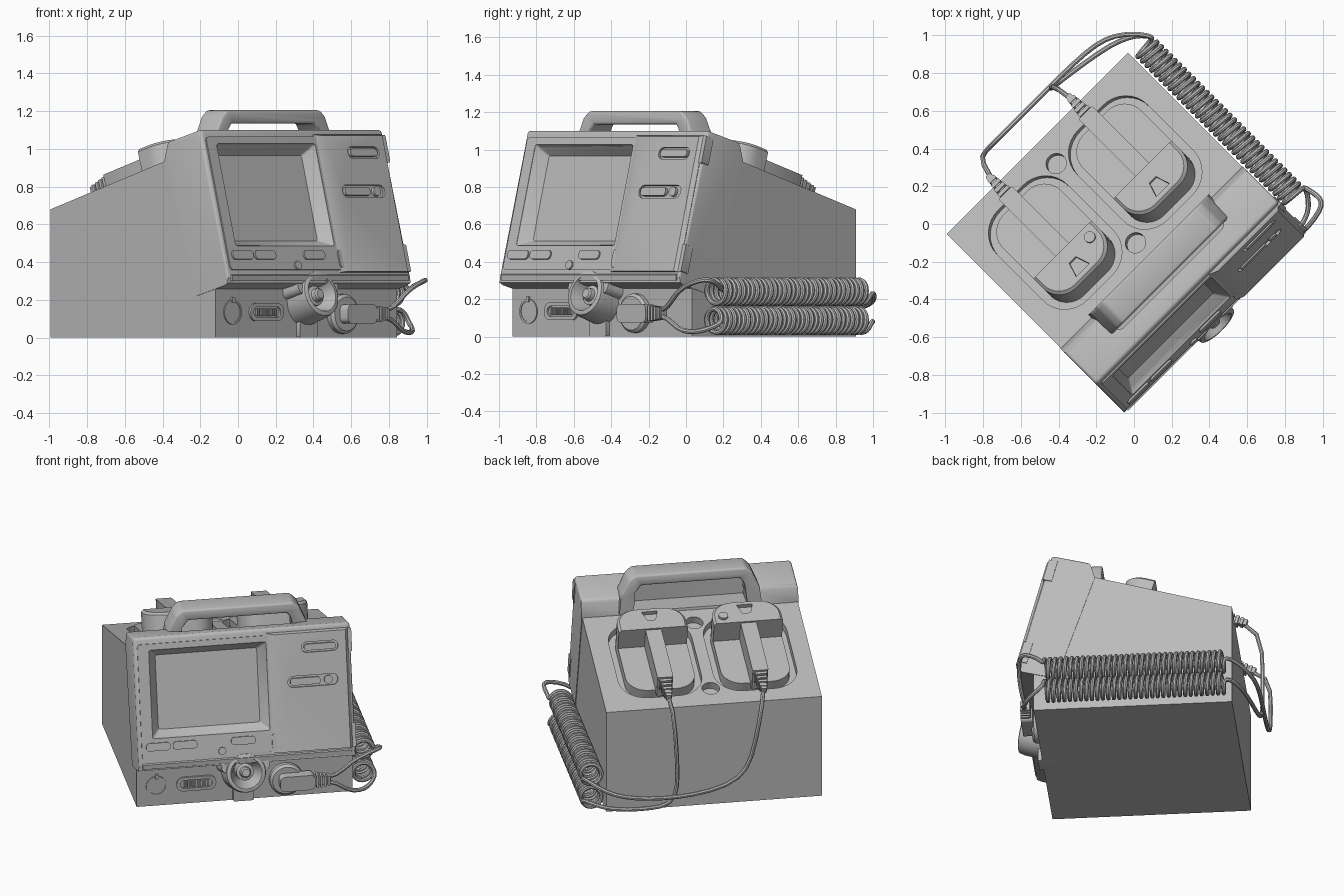
import bpy, bmesh
from math import sin, cos, pi, radians
from mathutils import Matrix, Vector

cube = bpy.data.objects.get("Cube")
if cube:
    bpy.data.objects.remove(cube)

grey = bpy.data.materials.new("plain_grey")
grey.use_nodes = True
grey.diffuse_color = (0.5, 0.5, 0.5, 1)
grey.node_tree.nodes["Principled BSDF"].inputs["Base Color"].default_value = (0.5, 0.5, 0.5, 1)

# Working frames: side profile, front profile, tilted screen face, sloped rear deck
SIDE = Matrix(((0, 0, 1, 0), (1, 0, 0, 0), (0, 1, 0, 0), (0, 0, 0, 1)))
FRONT = Matrix.Rotation(pi / 2, 4, 'X')
FACE = Matrix.Translation((0, -0.67, 0.32)) @ Matrix.Rotation(radians(75), 4, 'X')
DECK = Matrix.Translation((0, -0.21, 0.94)) @ Matrix.Rotation(radians(-16.5), 4, 'X')
MID, HALF = -0.06, 0.68
parts = []


def rounded(cx, cy, w, h, r, n=6):
    pts = []
    for k, (sx, sy) in enumerate(((1, 1), (-1, 1), (-1, -1), (1, -1))):
        for i in range(n + 1):
            a = (k + i / n) * pi / 2
            pts.append((cx + sx * (w / 2 - r) + r * cos(a), cy + sy * (h / 2 - r) + r * sin(a)))
    return pts


def circle(cx, cy, r, n=32):
    return [(cx + r * cos(2 * pi * i / n), cy + r * sin(2 * pi * i / n)) for i in range(n)]


def loft(name, rings, frame=Matrix(), bevel_rule=None, bevel=0.02):
    """Solid through a list of (outline, height) rings."""
    bm = bmesh.new()
    loops = [[bm.verts.new(frame @ Vector((x, y, h))) for x, y in o] for o, h in rings]
    for a, b in zip(loops, loops[1:]):
        for i in range(len(a)):
            j = (i + 1) % len(a)
            bm.faces.new((a[i], a[j], b[j], b[i]))
    bm.faces.new(loops[0][::-1])
    bm.faces.new(loops[-1])
    bmesh.ops.recalc_face_normals(bm, faces=bm.faces)
    if bevel_rule:
        edges = [e for e in bm.edges if all(bevel_rule(v.co) for v in e.verts)]
        bmesh.ops.bevel(bm, geom=edges, offset=bevel, segments=3, profile=0.5, affect='EDGES')
    mesh = bpy.data.meshes.new(name)
    bm.to_mesh(mesh)
    bm.free()
    return add(name, mesh)


def add(name, data):
    ob = bpy.data.objects.new(name, data)
    bpy.context.collection.objects.link(ob)
    data.materials.append(grey)
    parts.append(ob)
    return ob


def slab(name, outline, z0, z1, frame=Matrix(), **kw):
    return loft(name, [(outline, z0), (outline, z1)], frame, **kw)


def activate(ob):
    bpy.ops.object.select_all(action='DESELECT')
    ob.select_set(True)
    bpy.context.view_layer.objects.active = ob


def cut(targets, cutter):
    for ob in targets:
        mod = ob.modifiers.new("cut", 'BOOLEAN')
        mod.operation, mod.object, mod.solver = 'DIFFERENCE', cutter, 'EXACT'
        activate(ob)
        bpy.ops.object.modifier_apply(modifier=mod.name)
    parts.remove(cutter)
    bpy.data.objects.remove(cutter)


def cable(name, pts, r):
    cu = bpy.data.curves.new(name, 'CURVE')
    cu.dimensions, cu.bevel_depth, cu.bevel_resolution, cu.use_fill_caps = '3D', r, 2, True
    sp = cu.splines.new('NURBS')
    sp.points.add(len(pts) - 1)
    for p, co in zip(sp.points, pts):
        p.co = (*co, 1)
    sp.order_u, sp.use_endpoint_u, sp.resolution_u = 4, True, 3
    ob = add(name, cu)
    activate(ob)
    bpy.ops.object.convert(target='MESH')


def up(z):
    return (z - 0.32) / 0.966


# Main body and tilted head
body = slab("body", [(-0.573, 0), (0.665, 0), (0.665, 0.68), (-0.21, 0.94), (-0.3, 0.9), (-0.5, 0.3), (-0.573, 0.27)],
            MID - HALF, MID + HALF, SIDE)
head = slab("head", [(-0.43, 0.22), (-0.64, 0.275), (-0.67, 0.29), (-0.67, 0.32), (-0.46, 1.105), (-0.22, 1.04), (-0.19, 0.93)],
            MID - HALF - 0.004, MID + HALF + 0.004, SIDE, bevel_rule=lambda c: c.z > 0.3 and c.z != 0.93 and c.y < -0.2)
cut([head], slab("handle_gap", rounded(MID, -0.2, 0.82, 0.3, 0.05), 0.95, 1.3))

# Carry handle arching over the gap
slab("carry_handle", [(-0.51, 0.95), (-0.5, 1.06), (-0.45, 1.17), (-0.41, 1.205), (0.29, 1.205), (0.33, 1.17), (0.38, 1.06), (0.39, 0.95),
                      (0.3, 0.95), (0.28, 1.1), (0.25, 1.135), (-0.37, 1.135), (-0.4, 1.1), (-0.42, 0.95)],
     0.17, 0.33, FRONT, bevel_rule=lambda c: c.z > 1, bevel=0.014)

# Front panels with the recessed screen
left_panel = slab("screen_panel", rounded(-0.295, up(0.71), 0.85, 0.73, 0.02), -0.02, 0.008, FACE)
lx, hi, lo = 0.61, up(1.075), up(0.345)
right_panel = loft("control_panel", [([(0.09, lo), (lx, lo), (lx, hi), (0.09, hi)], -0.02),
                                     ([(0.09, lo), (lx, lo), (lx, hi), (0.09, hi)], 0.002),
                                     ([(0.14, lo), (lx - 0.02, lo), (lx - 0.02, hi - 0.01), (0.14, hi - 0.01)], 0.022)], FACE)
screen_y = up(0.755)
wide, tight = [rounded(-0.28, screen_y, w, h, 0.012, 2) for w, h in ((0.74, 0.56), (0.64, 0.47))]
cut([head, left_panel], loft("screen_cut", [(tight, -0.06), (wide, 0.006), (wide, 0.06)], FACE))

# Push buttons
for i, (x0, x1, z, h) in enumerate(((0.31, 0.54, 0.975, 0.065), (0.215, 0.53, 0.77, 0.07))):
    c, w = (x0 + x1) / 2, x1 - x0
    cut([right_panel], slab("pocket", rounded(c, up(z), w, h, h / 2 - 0.002), 0.008, 0.05, FACE))
    bw = w - 0.03 if i == 0 else w * 0.6
    slab("side_button", rounded(x0 + 0.015 + bw / 2, up(z), bw, h - 0.025, 0.018), 0, 0.026, FACE)
slab("round_button", circle(0.47, up(0.77), 0.026, 20), 0, 0.026, FACE)
for x in (-0.617, -0.448, -0.08):
    slab("soft_key", rounded(x, up(0.435), 0.155, 0.05, 0.022), 0, 0.018, FACE)
slab("indicator", circle(-0.216, up(0.38), 0.024, 20), 0, 0.018, FACE)
slab("panel_latch", rounded(0.12, up(0.415), 0.04, 0.1, 0.019), 0, 0.016, FACE)
for z in (1.0, 0.42):
    slab("side_hinge", rounded(MID + HALF - 0.005, up(z), 0.03, 0.15, 0.008, 2), -0.05, 0.006, FACE)
slab("chin_lip", [(-0.62, 0.3), (-0.677, 0.3), (-0.677, 0.33), (-0.62, 0.35)], MID - HALF + 0.02, MID + HALF - 0.02, SIDE)

# Round socket with a hooded rim and its central knob
SOCKET = Matrix.Translation((-0.07, -0.70, 0.235)) @ Matrix.Rotation(radians(75), 4, 'X')


def turned(name, steps, frame):
    return loft(name, [(circle(0, 0, r), h) for r, h in steps], frame)


hood = turned("socket_hood", [(0.14, -0.22), (0.13, -0.04), (0.122, -0.005), (0.112, 0)], SOCKET)
web = loft("socket_web", [(rounded(0, 0.06, w, 0.12, 0.04), h) for w, h in ((0.36, -0.2), (0.3, -0.02))], SOCKET)
bowl = [(0.06, -0.12), (0.075, -0.06), (0.1, 0.003), (0.1, 0.03)]
cut([hood, web], turned("socket_bowl", bowl, SOCKET))
turned("socket_knob", [(0.056, -0.13), (0.054, -0.05), (0.036, -0.045), (0.032, -0.02), (0.024, -0.012)], SOCKET)
slab("socket_bracket", rounded(-0.07, 0.05, 0.13, 0.1, 0.01, 2), 0.5, 0.6, FRONT)

# Lower front ports
ring = slab("port_ring", circle(-0.615, 0.135, 0.066), 0.55, 0.58, FRONT)
cut([ring], slab("ring_cut", circle(-0.615, 0.135, 0.055), 0.576, 0.6, FRONT))
slab("ring_tab", rounded(-0.615, 0.2, 0.02, 0.03, 0.004, 2), 0.56, 0.585, FRONT)
port = slab("data_port", rounded(-0.365, 0.135, 0.25, 0.095, 0.045), 0.55, 0.585, FRONT)
cut([port], slab("port_cut", rounded(-0.365, 0.135, 0.2, 0.055, 0.025), 0.57, 0.6, FRONT))
for i in range(10):
    slab("port_pin", rounded(-0.437 + i * 0.016, 0.135, 0.008, 0.04, 0.002, 1), 0.56, 0.583, FRONT)

# Cable connector on the lower front
PLUG = Matrix.Translation((0.2, 0, 0.125)) @ FRONT
turned("connector_disc", [(0.105, 0.56), (0.105, 0.6), (0.09, 0.615)], PLUG)
slab("plug", rounded(0.26, 0.125, 0.22, 0.1, 0.03), 0.6, 0.675, FRONT)
for i in range(4):
    slab("plug_rib", rounded(0.385 + i * 0.024, 0.125, 0.015, 0.085 - i * 0.007, 0.004, 2), 0.61, 0.67, FRONT)
slab("plug_core", rounded(0.41, 0.125, 0.12, 0.055, 0.015), 0.62, 0.66, FRONT)

# Paddle wells sunk into the deck
PADDLES = {"left": 0.235, "right": -0.365}
PY, PW, PH = 0.455, 0.435, 0.61
for cx in PADDLES.values():
    cut([body], slab("well", rounded(cx, PY, PW + 0.09, PH + 0.09, 0.17, 8), -0.05, 0.3, DECK))
for y in (0.14, 0.76):
    cut([body], slab("finger_notch", circle(-0.065, y, 0.055), -0.05, 0.2, DECK))

# Paddles: low plate, tall front block, long grip and ribbed strain relief
for side, cx in PADDLES.items():
    base = rounded(cx, PY, PW, PH, 0.13, 8)
    top = rounded(cx, PY, PW - 0.03, PH - 0.03, 0.12, 8)
    paddle = loft(side + "_paddle", [(base, -0.052), (base, 0.15), (top, 0.165)], DECK)
    floor = rounded(cx, 0.65, PW + 0.1, 0.6, 0.01, 1)
    cut([paddle], slab("step", floor, 0.02, 0.4, DECK))
    cut([paddle], slab("thumb_notch", [(cx - 0.05, 0.19), (cx + 0.05, 0.19), (cx + 0.025, 0.27), (cx - 0.025, 0.27)], 0.14, 0.3, DECK))
    slab(side + "_grip", rounded(cx, 0.565, 0.1, 0.47, 0.01, 2), 0.0, 0.155, DECK)
    for i in range(4):
        w = 0.075 - i * 0.009
        slab(side + "_relief_rib", rounded(cx, 0.815 + i * 0.032, w, 0.02, 0.004, 2), 0.11 - w / 2, 0.11 + w / 2, DECK)
    slab(side + "_relief", rounded(cx, 0.865, 0.036, 0.16, 0.008, 2), 0.09, 0.13, DECK)
slab("paddle_button", circle(-0.215, 0.29, 0.03, 24), 0.15, 0.18, DECK)


# Coiled cables stacked along the side
def coil(z, turns=33, n=8, r=0.07):
    pts = []
    for i in range(turns * n + 1):
        a = 2 * pi * i / n
        pts.append((0.705 + r * cos(a), -0.5 + 1.13 * i / (turns * n), z + r * sin(a)))
    return pts


cable("upper_cable", [(0.45, -0.64, 0.14), (0.52, -0.65, 0.15), (0.58, -0.67, 0.25), (0.77, -0.65, 0.31), (0.8, -0.6, 0.3), (0.78, -0.52, 0.27)]
      + coil(0.24) + [(0.72, 0.71, 0.22), (0.6, 0.81, 0.17), (0.4, 0.83, 0.14), (0.1, 0.83, 0.14), (-0.22, 0.83, 0.22),
                      (-0.29, 0.83, 0.45), (-0.34, 0.82, 0.74), (-0.365, 0.7, 0.78)], 0.0135)
cable("lower_cable", [(0.45, -0.64, 0.11), (0.52, -0.65, 0.1), (0.57, -0.64, 0.03), (0.7, -0.62, 0.02), (0.77, -0.53, 0.06)]
      + coil(0.085) + [(0.72, 0.7, 0.08), (0.6, 0.76, 0.05), (0.35, 0.8, 0.06), (0.19, 0.82, 0.1), (0.2, 0.82, 0.4),
                       (0.22, 0.82, 0.74), (0.235, 0.7, 0.78)], 0.0135)

# Soften curved surfaces and turn the whole model to its standing angle
for ob in parts:
    activate(ob)
    bpy.ops.object.shade_smooth_by_angle(angle=radians(35))
    ob.rotation_euler.z = pi / 4
